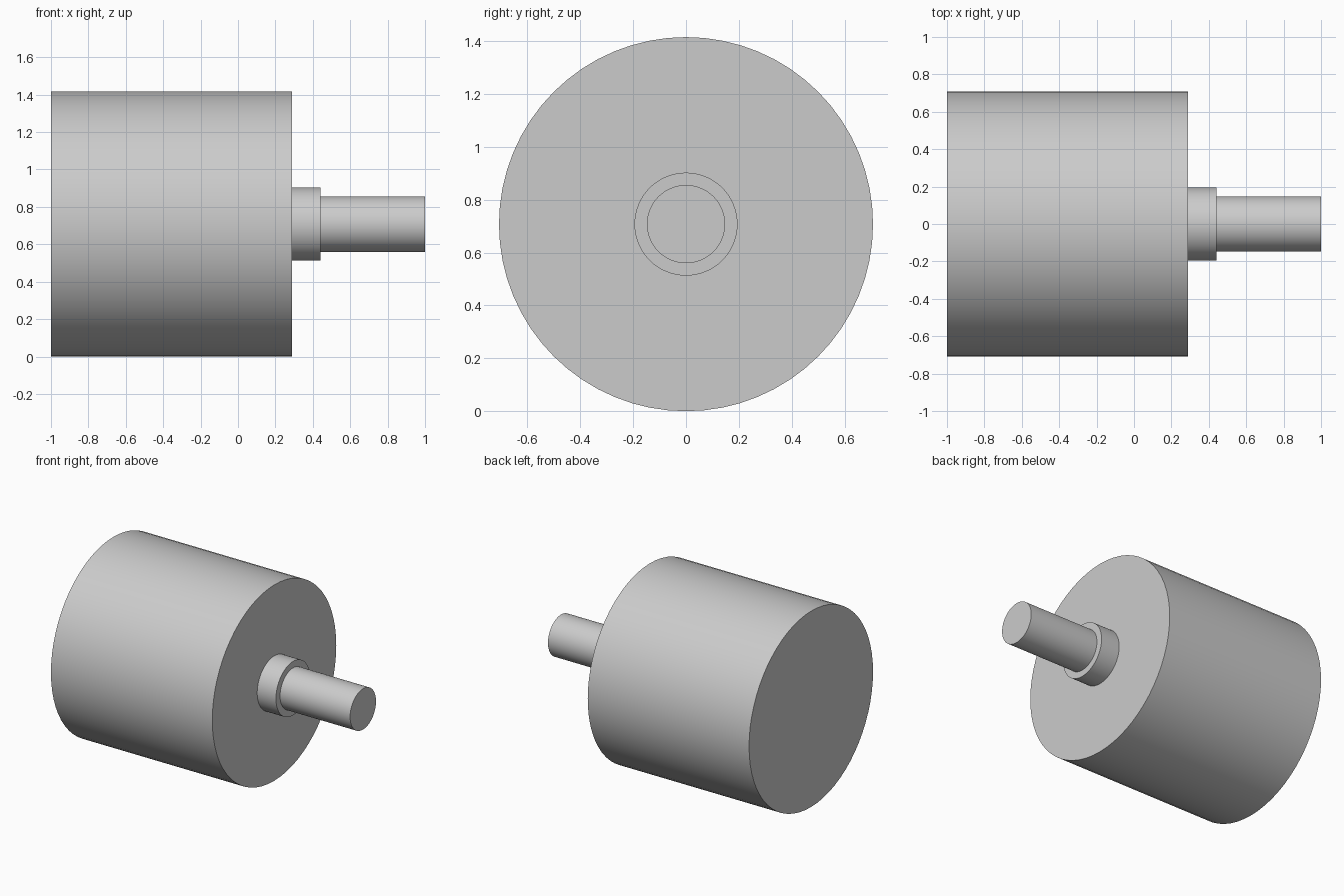
import bpy
import math

cube = bpy.data.objects.get("Cube")
if cube:
    bpy.data.objects.remove(cube, do_unlink=True)

# Single plain grey metal
grey = bpy.data.materials.new("plain_grey")
grey.use_nodes = True
colour = (0.6, 0.6, 0.6, 1)
grey.diffuse_color = colour
grey.node_tree.nodes["Principled BSDF"].inputs["Base Color"].default_value = colour

AXIS_HEIGHT = 0.708


def rod(name, x0, x1, radius):
    """Solid cylinder along x between two stations."""
    bpy.ops.mesh.primitive_cylinder_add(
        vertices=64, radius=radius, depth=x1 - x0,
        location=((x0 + x1) / 2, 0, AXIS_HEIGHT), rotation=(0, math.pi / 2, 0))
    part = bpy.context.object
    part.name = name
    part.data.materials.append(grey)
    bpy.ops.object.shade_smooth_by_angle(angle=math.radians(30))


# Drum, stepped collar and output shaft
rod("motor_body", -1, 0.29, AXIS_HEIGHT)
rod("shaft_collar", 0.29, 0.44, 0.195)
rod("output_shaft", 0.44, 1, 0.148)
